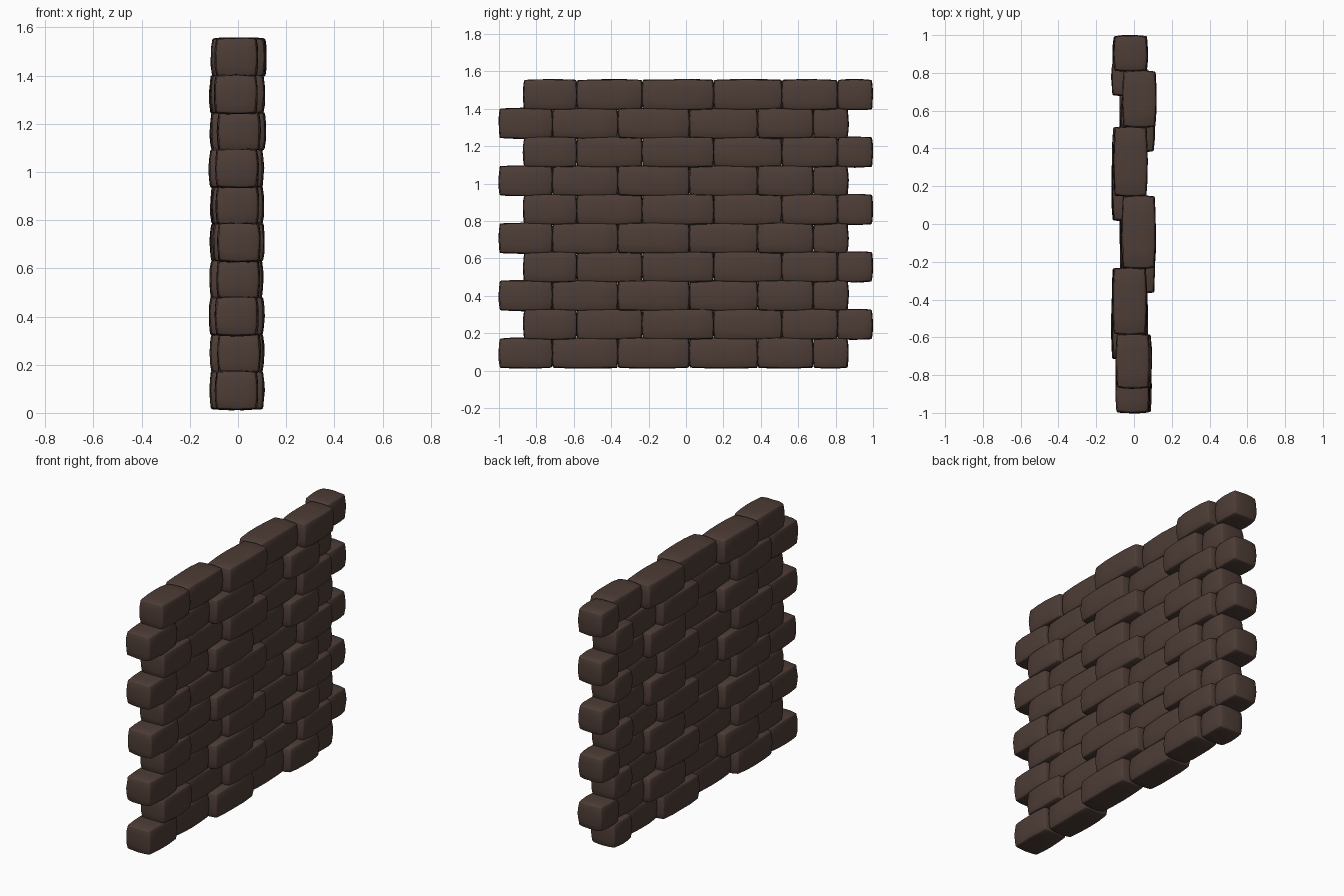
import bpy, bmesh, math, random
from mathutils import Vector

if "Cube" in bpy.data.objects:
    bpy.data.objects.remove(bpy.data.objects["Cube"])

random.seed(7)

stone = bpy.data.materials.new("dark_brown_stone")
stone.diffuse_color = (0.075, 0.046, 0.037, 1)
stone.use_nodes = True
stone.node_tree.nodes["Principled BSDF"].inputs["Base Color"].default_value = stone.diffuse_color

ROWS, PITCH, Z0 = 10, 0.1535, 0.094
EDGES = [-0.998, -0.714, -0.364, 0.018, 0.383, 0.680, 0.866]   # brick joints
SHIFT = [-0.003, -0.023, 0.020, -0.023, 0.021, -0.022]         # in and out pattern
ODD = 0.130                                                    # running bond offset


def brick(name, y0, y1, x, z):
    """Pillow-shaped stone: a gridded box whose faces swell towards the middle."""
    bm = bmesh.new()
    bmesh.ops.create_cube(bm, size=2)
    bmesh.ops.subdivide_edges(bm, edges=bm.edges[:], cuts=3, use_grid_fill=True)
    half = Vector((0.091, (y1 - y0) / 2 + 0.004, 0.083))
    swell = Vector((0.013, 0.012, 0.008))
    for v in bm.verts:
        p = v.co.copy()
        q = [1 - c * c for c in p]
        others = (q[1] + q[2], q[0] + q[2], q[0] + q[1])
        for i in range(3):
            v.co[i] = p[i] * (half[i] - swell[i] * (1 - others[i] / 2))
    # small unevenness of the hand-cut stone
    for v in bm.verts:
        v.co += Vector([random.uniform(-0.0015, 0.0015) for _ in range(3)])
    bmesh.ops.recalc_face_normals(bm, faces=bm.faces)
    for f in bm.faces:
        f.smooth = True
    me = bpy.data.meshes.new(name)
    bm.to_mesh(me)
    bm.free()
    me.materials.append(stone)
    ob = bpy.data.objects.new(name, me)
    ob.location = (x, (y0 + y1) / 2, z)
    bpy.context.collection.objects.link(ob)
    # worn edges
    bev = ob.modifiers.new("worn_edges", 'BEVEL')
    bev.width = 0.007
    bev.segments = 2
    bev.limit_method = 'ANGLE'
    bev.angle_limit = math.radians(45)
    return ob


# ten courses, every second one moved along the wall
for r in range(ROWS):
    off = ODD if r % 2 else 0
    for i in range(6):
        x = SHIFT[i] + random.uniform(-0.008, 0.008)
        brick(f"stone_row{r + 1}_{i + 1}", EDGES[i] + off, EDGES[i + 1] + off,
              x, Z0 + PITCH * r)
